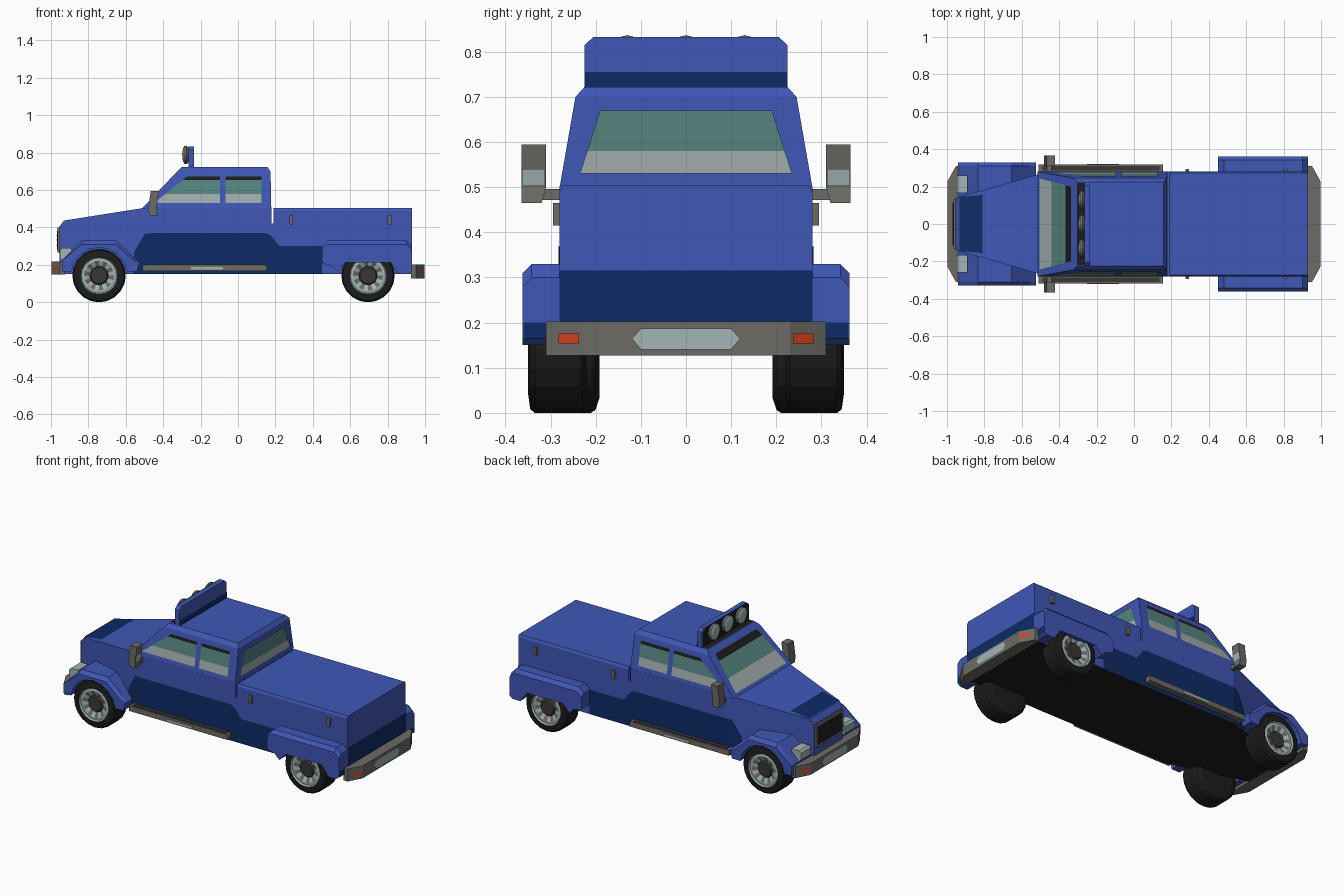
import bpy, bmesh, math
from mathutils import Vector

if "Cube" in bpy.data.objects:
    bpy.data.objects.remove(bpy.data.objects["Cube"])

COL = {"blue paint": (.05, .095, .47), "navy paint": (.004, .024, .13), "black": (.012, .012, .012),
       "grey metal": (.15, .145, .13), "light metal": (.36, .46, .46), "teal glass": (.09, .23, .21),
       "pale glass": (.36, .41, .41), "red lamp": (.68, .05, .012), "dark metal": (.04, .038, .035)}
MATS = {}
for k, c in COL.items():
    MATS[k] = bpy.data.materials.new(k)
    MATS[k].diffuse_color = (*c, 1)


def finish(name, bm, mats, closed=True):
    bmesh.ops.remove_doubles(bm, verts=bm.verts, dist=1e-5)
    if closed:
        bmesh.ops.recalc_face_normals(bm, faces=bm.faces)
    me = bpy.data.meshes.new(name)
    bm.to_mesh(me)
    bm.free()
    for m in mats:
        me.materials.append(MATS[m])
    ob = bpy.data.objects.new(name, me)
    bpy.context.collection.objects.link(ob)
    return ob


def loft(name, rings, *mats):
    """Closed solid through equal-sized rings of points."""
    bm = bmesh.new()
    vs = [[bm.verts.new(p) for p in r] for r in rings]
    n = len(vs[0])
    for a, b in zip(vs, vs[1:]):
        for i in range(n):
            bm.faces.new((a[i], a[(i + 1) % n], b[(i + 1) % n], b[i]))
    bm.faces.new(vs[0])
    bm.faces.new(vs[-1])
    return finish(name, bm, mats)


def box(name, x0, x1, y0, y1, z0, z1, mat):
    return loft(name, [[(x0, y0, z), (x1, y0, z), (x1, y1, z), (x0, y1, z)] for z in (z0, z1)], mat)


def sheet(name, pts, out, mat):
    """Flat painted plate facing the given direction."""
    bm = bmesh.new()
    f = bm.faces.new([bm.verts.new(p) for p in pts])
    f.normal_update()
    if f.normal.dot(Vector(out)) < 0:
        f.normal_flip()
    return finish(name, bm, [mat], False)


def lathe(name, loc, axis, prof, mats, band, n):
    """Spin (along, radius) points round an axis; band(j, i) picks the material."""
    bm = bmesh.new()
    rows = []
    for a, r in prof:
        row = []
        for i in range(n):
            t = 2 * math.pi * i / n
            u, v = max(r, 1e-7) * math.sin(t), max(r, 1e-7) * math.cos(t)
            row.append(bm.verts.new(Vector(loc) + Vector((a, u, v) if axis == "x" else (u, a, v))))
        rows.append(row)
    for j in range(len(prof) - 1):
        for i in range(n):
            k = (i + 1) % n
            f = bm.faces.new((rows[j][i], rows[j][k], rows[j + 1][k], rows[j + 1][i]))
            f.material_index = band(j, i)
    return finish(name, bm, mats)


def floor_black(ob):
    for p in ob.data.polygons:
        if p.normal.z < -.5:
            p.material_index = 1


def half_w(x):
    return .28 - max(0, -.46 - x) * .14 / .49


# lower body with tapering hood
st = [(-.955, .405), (-.93, .437), (-.53, .5), (-.46, .503), (.178, .503)]
floor_black(loft("body", [[(x, -half_w(x), .15), (x, half_w(x), .15), (x, half_w(x), z), (x, -half_w(x), z)]
                          for x, z in st], "blue paint", "black"))
floor_black(loft("cab_bed_joint", [[(x, -.28, .15), (x, .28, .15), (x, .28, .42), (x, -.28, .42)]
                                   for x in (.17, .2)], "blue paint", "black"))
# covered bed
sec = [(-.28, .15), (.28, .15), (.28, .49), (.273, .504), (-.273, .504), (-.28, .49)]
floor_black(loft("bed", [[(x, y, z) for y, z in sec] for x in (.19, .93)], "blue paint", "black"))
# cab
loft("cab", [[(a, -w, z), (b, -w, z), (b, w, z), (a, w, z)] for a, b, w, z in
             ((-.515, .178, .28, .5), (-.325, .174, .245, .7), (-.303, .158, .225, .722))], "blue paint")

# painted navy areas
sheet("hood_panel", [(-.928, -.145, .441), (-.81, -.155, .459), (-.81, .155, .459), (-.928, .145, .441)],
      (0, 0, 1), "navy paint")
sheet("tailgate_panel", [(.933, -.28, .15), (.933, .28, .15), (.933, .28, .315), (.933, -.28, .315)],
      (1, 0, 0), "navy paint")
lower = [(-.46, .151), (.45, .151), (.45, .3), (.22, .3), (.175, .358), (.15, .37), (-.46, .37)]
lower_front = [(-.56, .151), (-.46, .151), (-.46, .37), (-.5, .365), (-.555, .27)]


# windows made of horizontal colour bands
def window(name, edge, zs, out):
    for z0, z1, m in zip(zs, zs[1:], ("pale glass", "teal glass", "black")):
        a, b = edge(z0)
        c, d = edge(z1)
        sheet(f"{name}_{m.replace(' ', '_')}", [a, b, d, c], out, m)


def wind_edge(z):
    x, y = -.519 + .95 * (z - .5), .243 - .25 * (z - .515)
    return (x, -y, z + .002), (x, y, z + .002)


def back_edge(z):
    y = .235 - .32 * (z - .53)
    return (.181, -y, z), (.181, y, z)


window("windshield", wind_edge, (.515, .582, .66, .693), (-1, 0, 1))
window("rear_window", back_edge, (.53, .58, .67), (1, 0, 0))

for s, side in ((-1, "right"), (1, "left")):
    out = (0, s, 0)

    def y_cab(z):
        return s * (.284 - .175 * (z - .5))
    window("front_door_window_" + side, lambda z: ((-.45 + 1.25 * (z - .53), y_cab(z), z), (-.097, y_cab(z), z)),
           (.53, .58, .655, .673), out)
    window("rear_door_window_" + side, lambda z: ((-.067, y_cab(z), z), (.125, y_cab(z), z)),
           (.53, .58, .655, .673), out)
    for nm, pl in (("side_panel_", lower), ("side_panel_front_", lower_front)):
        sheet(nm + side, [(x, s * (half_w(x) + .003), z) for x, z in pl], out, "navy paint")

    # fenders: outline plus wheel arch, chamfered outer edge
    def fender(name, outer, arch, y0, y1):
        rings = []
        for y, d in ((y0, 0), (y1 - .02, 0), (y1, .02)):
            rings.append([(x, s * y, z - (d if z > .23 else 0)) for x, z in outer] + [(x, s * y, z) for x, z in arch])
        loft(name + side, rings, "blue paint")
    arch = [(-.743 + .15 * math.cos(t), .143 + .15 * math.sin(t))
            for t in [math.radians(8 + 164 * i / 8) for i in range(9)]]
    fender("front_fender_", [(-.94, .165), (-.94, .225), (-.835, .33), (-.655, .33), (-.56, .245), (-.525, .215),
                             (-.54, .165)], arch, .1, .33)
    fender("rear_fender_", [(.93, .165), (.93, .3), (.9, .33), (.48, .33), (.448, .3), (.448, .21)],
           [(.5, .195), (.53, .165), (.575, .212), (.815, .212), (.86, .15), (.91, .15)], .2, .362)
    sheet("rear_fender_panel_" + side, [(.932, s * .28, .165), (.932, s * .36, .165), (.932, s * .36, .2),
                                        (.932, s * .28, .2)], (1, 0, 0), "navy paint")

    # wheels: tyre, slotted rim and hub
    prof = [(-.065, 0), (-.065, .11), (-.056, .137), (-.046, .143), (.05, .143), (.06, .135), (.065, .1),
            (.056, .094), (.058, .08), (.045, .05), (.054, .043), (.054, 0)]

    def band(j, i):
        return 0 if j < 6 else 3 if j > 8 else 2 if (j == 8 and i % 2) else 1
    for nm, x, y in (("front_wheel_", -.743, .257), ("rear_wheel_", .695, .285)):
        lathe(nm + side, (x, s * y, .143), "y", [(s * a, r) for a, r in prof],
              ["black", "light metal", "grey metal", "dark metal"], band, 20)

    # running board
    box("running_board_" + side, -.51, .155, s * .27, s * .318, .168, .2, "grey metal")
    box("running_board_tread_" + side, -.49, .135, s * .285, s * .31, .2, .204, "dark metal")
    box("running_board_trim_" + side, -.25, -.08, s * .31, s * .322, .175, .188, "light metal")
    # bed latches
    for i, x in enumerate((.285, .81)):
        box(f"bed_latch_{i}_{side}", x - .01, x + .01, s * .275, s * .295, .415, .465, "grey metal")
    # door mirror
    loft("mirror_head_" + side, [[(x - .022, s * a, z), (x + .022, s * a, z), (x + .022, s * .365, z),
                                  (x - .022, s * .365, z)] for x, a, z in
                                 ((-.452, .32, .465), (-.458, .31, .5), (-.445, .31, .595))], "grey metal")
    box("mirror_arm_" + side, -.465, -.44, s * .262, s * .33, .472, .496, "grey metal")
    sheet("mirror_glass_" + side, [(-.432, s * .312, .503), (-.432, s * .363, .503), (-.426, s * .363, .54),
                                   (-.426, s * .312, .54)], (1, 0, 0), "light metal")
    # headlight
    loft("headlight_" + side, [[(x, s * .165, .225 + e), (x, s * .258, .225 + e), (x, s * .258, .29 - e),
                                (x, s * .165, .29 - e)] for x, e in ((-.89, 0), (-.94, 0), (-.953, .012))],
         "light metal")

# grille
box("grille_frame", -.965, -.945, -.13, .13, .265, .4, "grey metal")
box("grille_inset", -.969, -.95, -.113, .113, .28, .385, "black")
for i in range(3):
    z = .303 + i * .026
    box(f"grille_bar_{i}", -.971, -.95, -.113, .113, z, z + .006, "dark metal")

# bumpers with plate and red side markers
for d, nm, z0, z1 in ((-1, "front", .148, .217), (1, "rear", .127, .202)):
    half = [(.996, .23), (.952, .31), (.925, .31), (.925, .2)]
    plan = [(d * x, y) for x, y in half] + [(d * x, -y) for x, y in reversed(half)]
    loft(nm + "_bumper", [[(x, y, z) for x, y in plan] for z in (z0, z1)], "grey metal")
    c = (z0 + z1) / 2
    sheet(nm + "_bumper_plate", [(d * 1.0, y, c + z) for y, z in
                                 ((-.12, 0), (-.1, -.024), (.1, -.024), (.12, 0), (.1, .022), (-.1, .022))],
          (d, 0, 0), "light metal")
    for s in (-1, 1):
        def mark(y, z):
            return (d * (.999 - (y - .23) * .55), s * (y + .002), z)
        sheet(nm + "_marker", [mark(.235, c - .011), mark(.28, c - .011), mark(.28, c + .011), mark(.235, c + .011)],
              (d, s, 0), "red lamp")

# roof light bar with three lamps
bar = [(-.225, .715), (.225, .715), (.225, .815), (.205, .833), (-.205, .833), (-.225, .815)]
loft("light_bar", [[(x, y, z) for y, z in bar] for x in (-.265, -.235)], "blue paint")
sheet("light_bar_back_panel", [(-.232, -.224, .722), (-.232, .224, .722), (-.232, .224, .755), (-.232, -.224, .755)],
      (1, 0, 0), "navy paint")
sheet("light_bar_front_panel", [(-.268, y * .97, z if z > .8 else z + .008) for y, z in bar], (-1, 0, 0), "black")
sheet("light_bar_base", [(-.302, -.22, .725), (-.265, -.22, .725), (-.265, .22, .725), (-.302, .22, .725)],
      (0, 0, 1), "black")
for i in (-1, 0, 1):
    lathe(f"roof_lamp_{i + 1}", (-.265, i * .13, .788), "x",
          [(.005, 0), (.005, .035), (-.01, .049), (-.023, .047), (-.03, .03), (-.034, 0)],
          ["grey metal", "light metal"], lambda j, k: 1 if j > 2 else 0, 12)

for m in bpy.data.materials:
    if m.users and not m.is_grease_pencil:
        m.use_nodes = True
        m.node_tree.nodes["Principled BSDF"].inputs["Base Color"].default_value = m.diffuse_color
